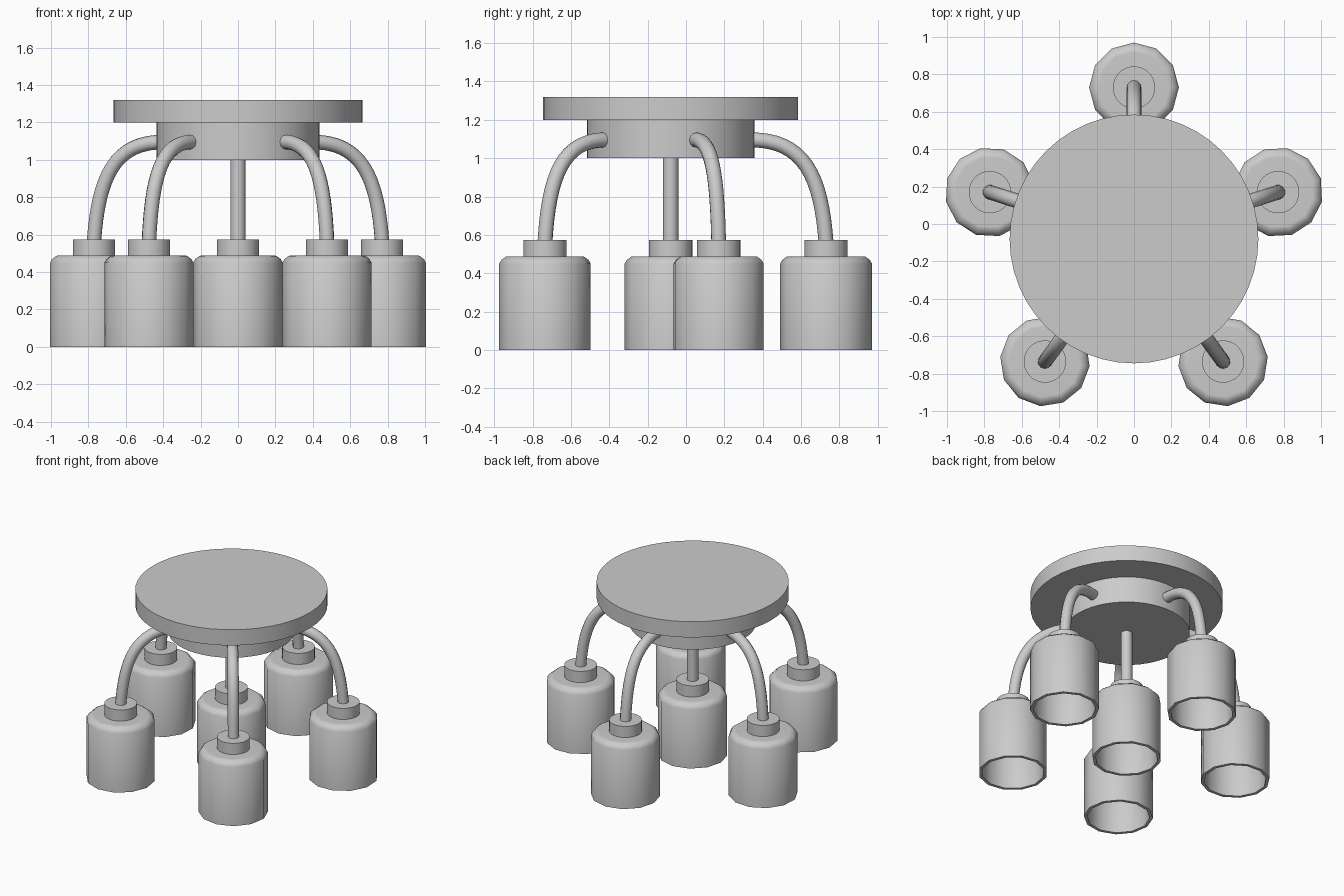
import bpy, math
from mathutils import Vector

if "Cube" in bpy.data.objects:
    bpy.data.objects.remove(bpy.data.objects["Cube"])

CENTRE_Y = -0.08   # axis of the ceiling plate
RING = 0.81        # distance of the outer lamps from that axis


def smooth(obj, angle=40):
    bpy.ops.object.select_all(action='DESELECT')
    obj.select_set(True)
    bpy.context.view_layer.objects.active = obj
    bpy.ops.object.shade_smooth_by_angle(angle=math.radians(angle))


def disc(name, x, y, z0, z1, r, sides):
    bpy.ops.mesh.primitive_cylinder_add(vertices=sides, radius=r, depth=z1 - z0,
                                        location=(x, y, (z0 + z1) / 2))
    obj = bpy.context.object
    obj.name = name
    smooth(obj)
    return obj


def lathe(name, profile, sides, x, y, turn):
    # revolve a profile of (radius, z); both ends close to a cap
    verts, faces = [], []
    for r, z in profile:
        for i in range(sides):
            a = turn + 2 * math.pi * i / sides
            verts.append((r * math.cos(a), r * math.sin(a), z))
    for k in range(len(profile) - 1):
        for i in range(sides):
            j = (i + 1) % sides
            faces.append((k * sides + i, k * sides + j,
                          (k + 1) * sides + j, (k + 1) * sides + i))
    last = (len(profile) - 1) * sides
    faces.append(tuple(range(sides))[::-1])
    faces.append(tuple(last + i for i in range(sides)))
    mesh = bpy.data.meshes.new(name)
    mesh.from_pydata(verts, [], faces)
    obj = bpy.data.objects.new(name, mesh)
    obj.location = (x, y, 0)
    bpy.context.collection.objects.link(obj)
    smooth(obj, 50)
    return obj


def tube(name, p0, h0, h1, p1, radius):
    # round tube along a single bezier span
    curve = bpy.data.curves.new(name, 'CURVE')
    curve.dimensions = '3D'
    curve.bevel_depth = radius
    curve.bevel_resolution = 4
    curve.resolution_u = 16
    curve.use_fill_caps = True
    spline = curve.splines.new('BEZIER')
    spline.bezier_points.add(1)
    a, b = spline.bezier_points
    for p in (a, b):
        p.handle_left_type = p.handle_right_type = 'FREE'
    a.co, a.handle_right, a.handle_left = p0, h0, p0 * 2 - h0
    b.co, b.handle_left, b.handle_right = p1, h1, p1 * 2 - h1
    obj = bpy.data.objects.new(name, curve)
    bpy.context.collection.objects.link(obj)
    bpy.ops.object.select_all(action='DESELECT')
    obj.select_set(True)
    bpy.context.view_layer.objects.active = obj
    bpy.ops.object.convert(target='MESH')
    smooth(bpy.context.object)


def lamp(tag, x, y, turn):
    # hollow glass shade, open at the bottom, with its round collar
    shade = [(0.17, 0.465), (0.198, 0.46), (0.217, 0.44), (0.217, 0.0), (0.24, 0.0),
             (0.24, 0.45), (0.228, 0.47), (0.205, 0.487), (0.19, 0.488)]
    lathe("shade_" + tag, shade, 12, x, y, turn)
    disc("collar_" + tag, x, y, 0.48, 0.573, 0.113, 32)


# ceiling plate and the drum below it
disc("ceiling_plate", 0, CENTRE_Y, 1.2, 1.32, 0.665, 48)
disc("drum", 0, CENTRE_Y, 1.0, 1.205, 0.437, 48)

# centre lamp on a straight rod
disc("centre_rod", 0, CENTRE_Y, 0.56, 1.01, 0.04, 24)
lamp("centre", 0, CENTRE_Y, math.pi / 2)

# five outer lamps on bent arms
for n in range(5):
    ang = math.radians(90 + 72 * n)
    out = Vector((math.cos(ang), math.sin(ang), 0))
    at = lambda r, z: out * r + Vector((0, CENTRE_Y, z))
    tube(f"arm_{n + 1}", at(0.40, 1.095), at(0.70, 1.105), at(0.785, 0.9), at(RING, 0.56), 0.039)
    pos = at(RING, 0)
    lamp(str(n + 1), pos.x, pos.y, ang)
